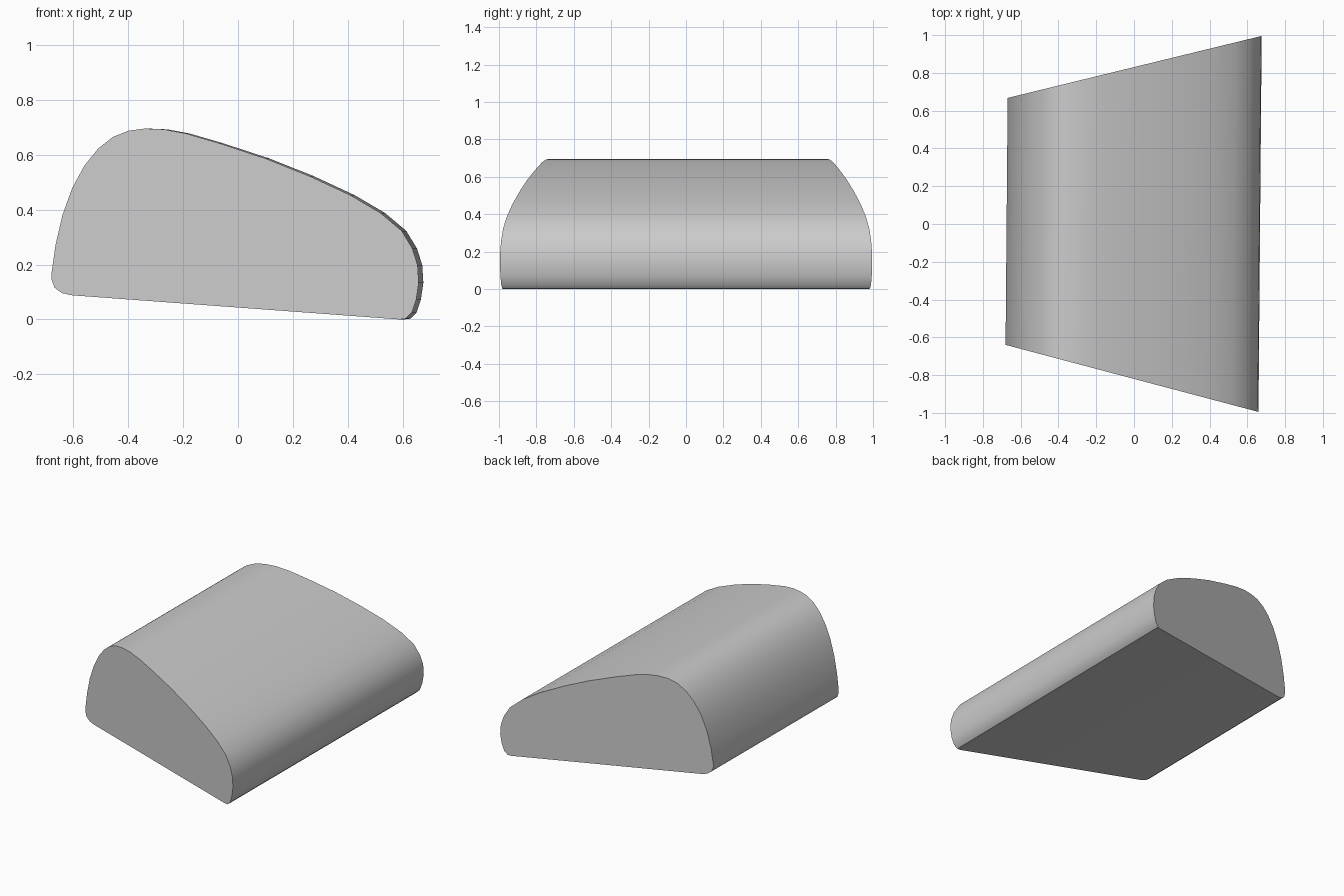
import bpy, bmesh, math

if "Cube" in bpy.data.objects:
    bpy.data.objects.remove(bpy.data.objects["Cube"])

# Cross-section (x, z) as seen on the front end, counter-clockwise
profile = [
    (-0.605, 0.090), (0.590, 0.002), (0.612, 0.005), (0.634, 0.027),
    (0.650, 0.075), (0.659, 0.135), (0.655, 0.200), (0.636, 0.260),
    (0.597, 0.325), (0.520, 0.390), (0.410, 0.455), (0.260, 0.525),
    (0.100, 0.589), (-0.070, 0.645), (-0.190, 0.680), (-0.270, 0.695),
    (-0.340, 0.698), (-0.400, 0.690), (-0.455, 0.668), (-0.510, 0.625),
    (-0.560, 0.563), (-0.605, 0.480), (-0.640, 0.383), (-0.665, 0.275),
    (-0.680, 0.170), (-0.680, 0.148), (-0.669, 0.118), (-0.642, 0.098),
]
zmin = min(z for _, z in profile)
SKEW = 0.0085  # slight x drift along the length


def ring(bm, back):
    """Ring of vertices lying on one of the two slanted end planes."""
    verts = []
    for x, z in profile:
        y_front = -(0.82 + 0.265 * x)
        y_back = 0.834 + 0.245 * x
        if back:
            verts.append(bm.verts.new((x + SKEW * (y_back - y_front), y_back, z - zmin)))
        else:
            verts.append(bm.verts.new((x, y_front, z - zmin)))
    return verts


# Wedge body: skin between the rings plus flat end caps
bm = bmesh.new()
front, back = ring(bm, False), ring(bm, True)
n = len(profile)
for i in range(n):
    j = (i + 1) % n
    bm.faces.new((front[i], front[j], back[j], back[i]))
bm.faces.new(front)
bm.faces.new(back[::-1])
bmesh.ops.recalc_face_normals(bm, faces=bm.faces)
mesh = bpy.data.meshes.new("wedge_body")
bm.to_mesh(mesh)
bm.free()

body = bpy.data.objects.new("wedge_body", mesh)
bpy.context.collection.objects.link(body)
bpy.context.view_layer.objects.active = body
body.select_set(True)
bpy.ops.object.shade_smooth_by_angle(angle=math.radians(35))
